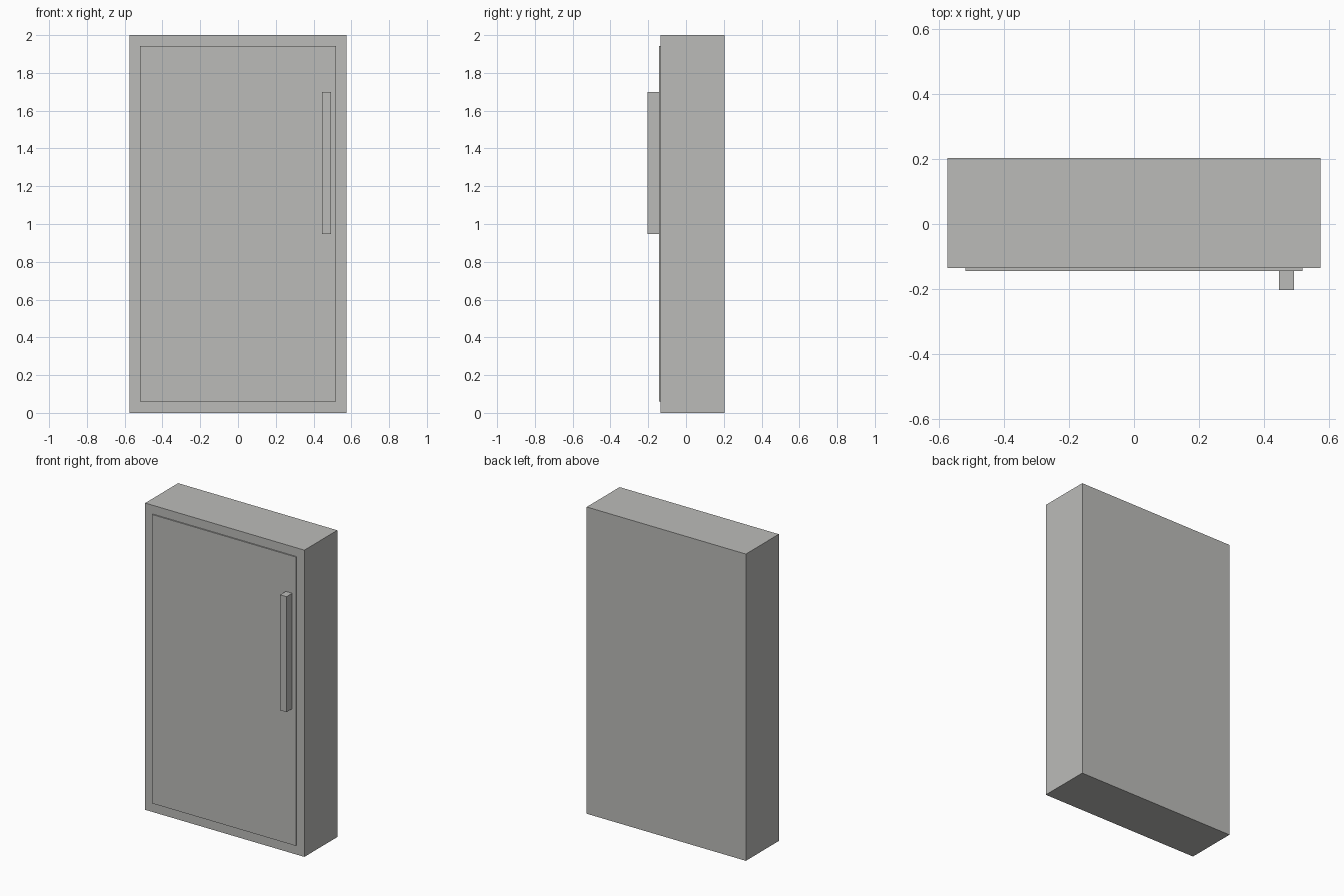
import bpy
from mathutils import Vector

cube = bpy.data.objects.get("Cube")
if cube:
    bpy.data.objects.remove(cube, do_unlink=True)

# Single warm grey finish
grey = bpy.data.materials.new("warm_grey")
grey.use_nodes = True
colour = (0.5, 0.5, 0.485, 1)
grey.diffuse_color = colour
grey.node_tree.nodes["Principled BSDF"].inputs["Base Color"].default_value = colour


def box(name, low, high):
    """Add a flat-faced box spanning two opposite corners."""
    low, high = Vector(low), Vector(high)
    bpy.ops.mesh.primitive_cube_add(size=1, location=(low + high) / 2)
    obj = bpy.context.object
    obj.name = name
    obj.scale = high - low
    bpy.ops.object.transform_apply(location=False, rotation=False, scale=True)
    obj.data.materials.append(grey)
    return obj


BODY_FRONT = -0.136
DOOR_FRONT = -0.144

# Cabinet body
box("cabinet_body", (-0.574, BODY_FRONT, 0), (0.574, 0.203, 2))
# Thin raised door panel
box("door_panel", (-0.518, DOOR_FRONT, 0.06), (0.518, BODY_FRONT, 1.943))
# Vertical handle bar
box("door_handle", (0.446, -0.203, 0.947), (0.492, DOOR_FRONT, 1.7))
